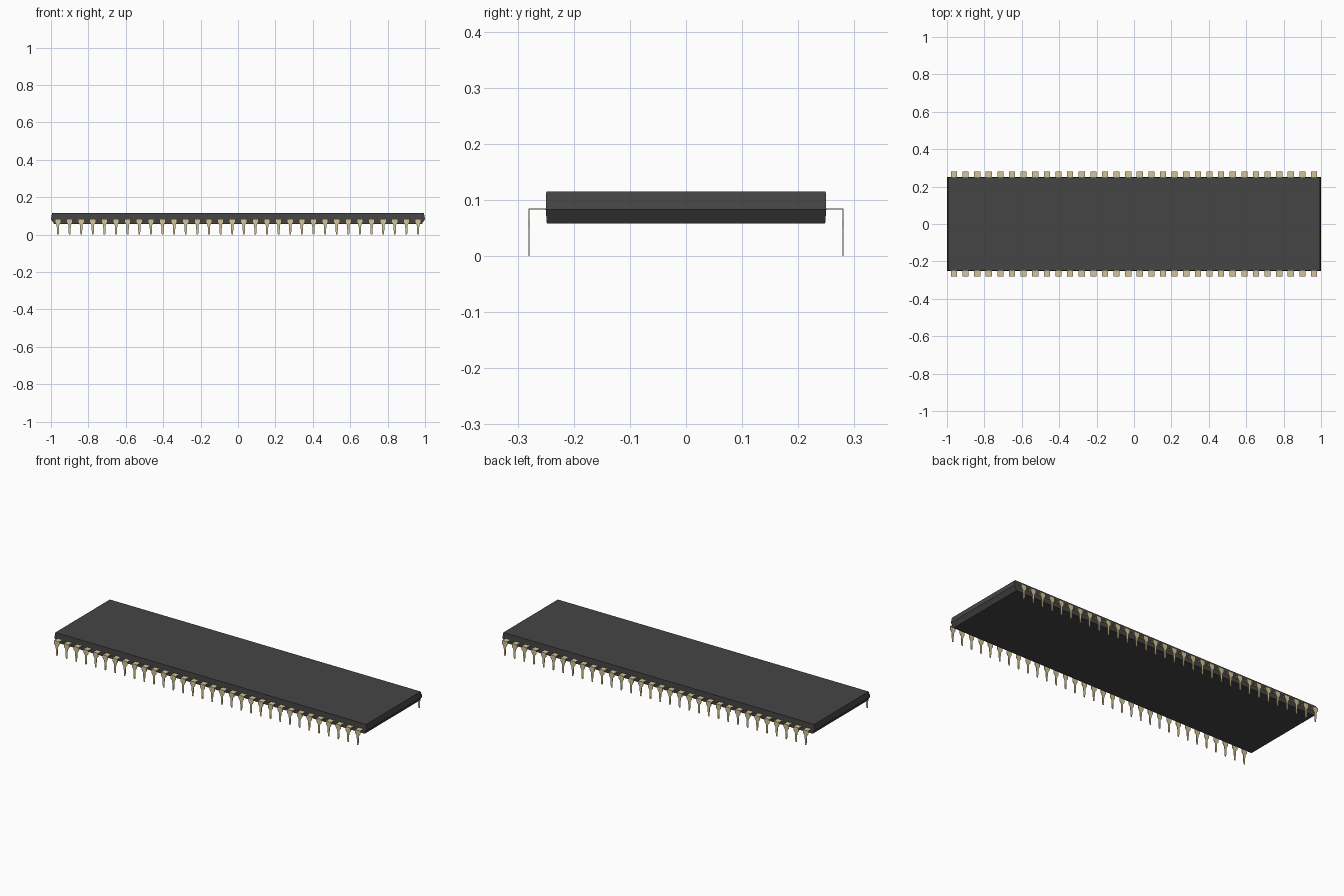
import bpy, bmesh

if "Cube" in bpy.data.objects:
    bpy.data.objects.remove(bpy.data.objects["Cube"])

PINS = 32
PITCH = 0.0621


def new_object(name, bm, color):
    bmesh.ops.recalc_face_normals(bm, faces=bm.faces)
    mesh = bpy.data.meshes.new(name)
    bm.to_mesh(mesh)
    bm.free()
    obj = bpy.data.objects.new(name, mesh)
    bpy.context.collection.objects.link(obj)
    mat = bpy.data.materials.new(name + "_material")
    mat.diffuse_color = color
    mat.use_nodes = True
    mat.node_tree.nodes["Principled BSDF"].inputs["Base Color"].default_value = mat.diffuse_color
    mesh.materials.append(mat)
    return obj


# Chip body: three stacked rectangles, widest at the parting line
bm = bmesh.new()
rings = []
for hx, hy, z in ((0.984, 0.248, 0.058), (1.0, 0.25, 0.083), (0.994, 0.249, 0.115)):
    rings.append([bm.verts.new((sx * hx, sy * hy, z))
                  for sx, sy in ((-1, -1), (1, -1), (1, 1), (-1, 1))])
bm.faces.new(rings[0])
bm.faces.new(rings[-1])
for a, b in zip(rings, rings[1:]):
    for i in range(4):
        j = (i + 1) % 4
        bm.faces.new((a[i], a[j], b[j], b[i]))
new_object("chip_body", bm, (0.06, 0.06, 0.06, 1))

# Bent pin: thin strip of (half width, y, z) rows, shoulder out and leg down
T = 0.002
outer = ((0.0165, -0.24, 0.085), (0.0165, -0.281, 0.085), (0.0165, -0.281, 0.066),
         (0.007, -0.281, 0.052), (0.005, -0.281, 0.008), (0.0035, -0.281, 0.0))
inner = [(w, y if i == 0 else y + T, z - T if i < 2 else z)
         for i, (w, y, z) in enumerate(outer)]
bm = bmesh.new()
x0 = -PITCH * (PINS - 1) / 2
rows = []
for o, n in zip(outer, inner):
    rows.append([bm.verts.new((x0 + s * w, y, z))
                 for s, (w, y, z) in ((-1, o), (1, o), (1, n), (-1, n))])
bm.faces.new(rows[0])
bm.faces.new(rows[-1])
for a, b in zip(rows, rows[1:]):
    for i in range(4):
        j = (i + 1) % 4
        bm.faces.new((a[i], a[j], b[j], b[i]))
pins = new_object("pins", bm, (0.65, 0.56, 0.3, 1))

# Repeat along the edge and mirror to the back row
arr = pins.modifiers.new("row", 'ARRAY')
arr.count = PINS
arr.use_relative_offset = False
arr.use_constant_offset = True
arr.constant_offset_displace = (PITCH, 0, 0)
mir = pins.modifiers.new("both_sides", 'MIRROR')
mir.use_axis = (False, True, False)
mir.use_mirror_merge = False
